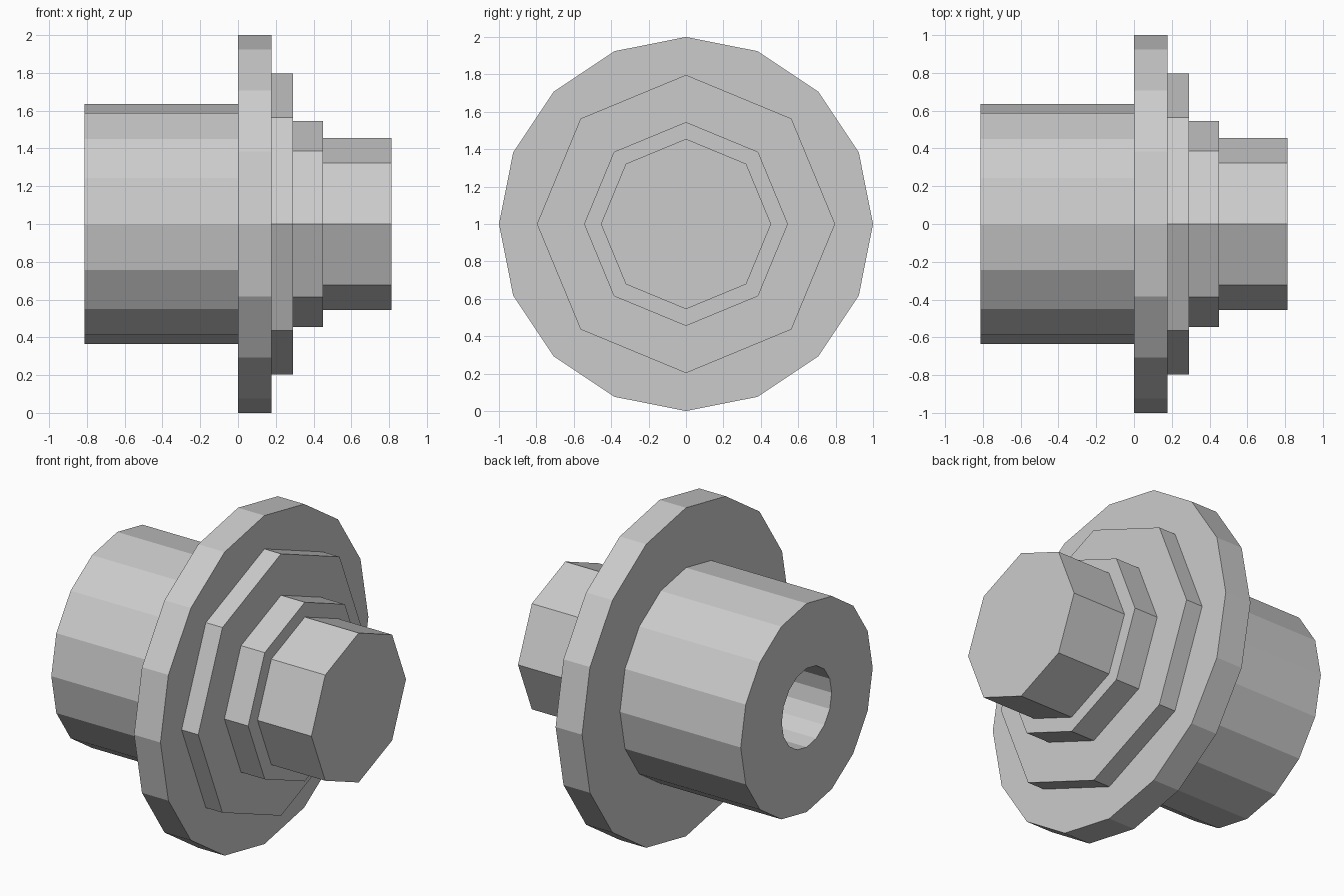
import bpy, bmesh
from math import sin, cos, tau

if "Cube" in bpy.data.objects:
    bpy.data.objects.remove(bpy.data.objects["Cube"])


def lathe(name, sides, profile):
    """Revolve (x, radius) points about the x axis at z = 1; ends are capped, or joined if the profile is closed."""
    bm = bmesh.new()
    rings = [[bm.verts.new((x, r * sin(tau * i / sides), 1 + r * cos(tau * i / sides)))
              for i in range(sides)] for x, r in profile]
    for a, b in zip(rings, rings[1:]):
        for i in range(sides):
            j = (i + 1) % sides
            bm.faces.new((a[i], a[j], b[j], b[i]))
    bm.faces.new(rings[0])
    bm.faces.new(rings[-1])
    bmesh.ops.recalc_face_normals(bm, faces=bm.faces)
    mesh = bpy.data.meshes.new(name)
    bm.to_mesh(mesh)
    bm.free()
    obj = bpy.data.objects.new(name, mesh)
    bpy.context.collection.objects.link(obj)
    return obj


END = 0.813

# Rear barrel with a blind bore reaching the flange
lathe("barrel", 16, [(0, 0.635), (-END, 0.635), (-END, 0.24), (0, 0.24)][0:4])

# Wide flange
lathe("flange", 16, [(0, 1.0), (0.178, 1.0)])

# Octagonal stepped nose, each step sitting on the one behind
for name, x0, x1, r in (("base_step", 0.178, 0.29, 0.797),
                        ("middle_step", 0.29, 0.45, 0.545),
                        ("nose", 0.45, END, 0.455)):
    lathe(name, 8, [(x0, r), (x1, r)])
